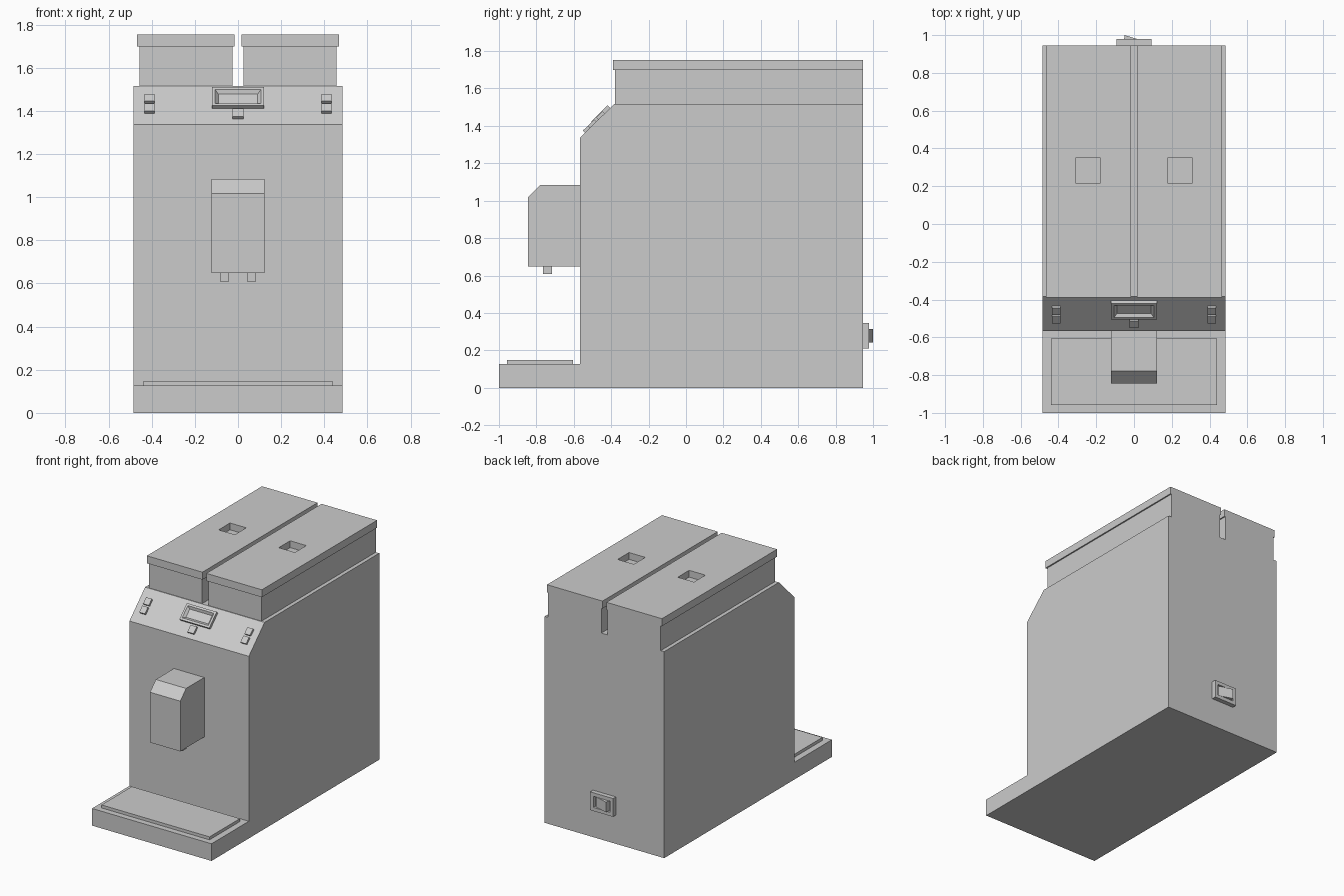
import bpy
import bmesh
from mathutils import Matrix, Vector

cube = bpy.data.objects.get("Cube")
if cube:
    bpy.data.objects.remove(cube)

grey = bpy.data.materials.new("light_grey")
grey.use_nodes = True
colour = (0.6, 0.6, 0.6, 1)
grey.diffuse_color = colour
grey.node_tree.nodes["Principled BSDF"].inputs["Base Color"].default_value = colour


def finish(name, bm, frame):
    bmesh.ops.recalc_face_normals(bm, faces=bm.faces)
    mesh = bpy.data.meshes.new(name)
    bm.to_mesh(mesh)
    bm.free()
    mesh.transform(frame)
    mesh.materials.append(grey)
    obj = bpy.data.objects.new(name, mesh)
    bpy.context.collection.objects.link(obj)
    return obj


def prism(name, profile, x0, x1, frame=Matrix()):
    """Extrude a (y, z) profile along x."""
    bm = bmesh.new()
    face = bm.faces.new([bm.verts.new((x0, y, z)) for y, z in profile])
    ext = bmesh.ops.extrude_face_region(bm, geom=[face])
    verts = [g for g in ext["geom"] if isinstance(g, bmesh.types.BMVert)]
    bmesh.ops.translate(bm, verts=verts, vec=(x1 - x0, 0, 0))
    return finish(name, bm, frame)


def block(name, x, y, z, frame=Matrix(), opening=None, floor=None, depth=0):
    """Box from ranges; optional recess in its top, from opening to floor rectangle."""
    bm = bmesh.new()

    def loop(xr, yr, h):
        corners = ((0, 0), (1, 0), (1, 1), (0, 1))
        return [bm.verts.new((xr[i], yr[j], h)) for i, j in corners]

    loops = [loop(x, y, z[0]), loop(x, y, z[1])]
    if opening:
        loops += [loop(*opening, z[1]), loop(*(floor or opening), z[1] - depth)]
    for a, b in zip(loops, loops[1:]):
        for i in range(4):
            j = (i + 1) % 4
            bm.faces.new((a[i], a[j], b[j], b[i]))
    bm.faces.new(loops[0])
    bm.faces.new(loops[-1])
    return finish(name, bm, frame)


def inset(x, y, d):
    return (x[0] + d, x[1] - d), (y[0] + d, y[1] - d)


# Main housing with drip base and sloped control panel
low, high = Vector((0, -0.567, 1.337)), Vector((0, -0.385, 1.516))
prism("housing", [(-1, 0), (-1, 0.126), (-0.567, 0.126), low.yz, high.yz,
                  (0.946, 1.516), (0.946, 0)], -0.485, 0.485)
block("drip_tray", (-0.439, 0.439), (-0.957, -0.605), (0.12, 0.148))

# Coffee spout
prism("spout", [(-0.56, 0.648), (-0.845, 0.648), (-0.845, 1.017),
                (-0.778, 1.085), (-0.56, 1.085)], -0.123, 0.123)

# Control panel frame: x across, y up the slope, z out of it
up = (high - low).normalized()
out = Vector((1, 0, 0)).cross(up)
slope = Matrix((Vector((1, 0, 0)), up, out)).transposed().to_4x4()
slope.translation = low

# Paired parts, left and right
for side, s in (("left", 1), ("right", -1)):
    def span(a, b):
        return tuple(sorted((a * s, b * s)))

    block(side + "_nozzle", span(0.044, 0.081), (-0.765, -0.716), (0.607, 0.66))
    block(side + "_hopper", span(0.025, 0.457), (-0.38, 0.946), (1.51, 1.698))
    block(side + "_hopper_lid", span(0.016, 0.467), (-0.39, 0.946), (1.698, 1.753),
          opening=(span(0.178, 0.31), (0.218, 0.35)), depth=0.05)
    for label, y in (("upper", (0.137, 0.186)), ("lower", (0.073, 0.123))):
        block(f"{side}_{label}_button", span(0.388, 0.434), y, (-0.004, 0.016), slope)

# Display with bevelled recess and a button below it
sx, sy = (-0.121, 0.121), (0.104, 0.226)
block("display", sx, sy, (-0.004, 0.02), slope,
      opening=inset(sx, sy, 0.015), floor=inset(sx, sy, 0.03), depth=0.016)
block("menu_button", (-0.025, 0.025), (0.037, 0.09), (-0.004, 0.016), slope)

# Power switch on the back: recessed plate with a tilted rocker
back = Matrix(((-1, 0, 0, 0), (0, 0, 1, 0.946), (0, 1, 0, 0), (0, 0, 0, 1)))
px, pz = (-0.093, 0.093), (0.211, 0.345)
block("switch_plate", px, pz, (-0.004, 0.033), back,
      opening=inset(px, pz, 0.026), depth=0.026)
sideways = Matrix(((0, 1, 0, 0), (0, 0, 1, 0), (1, 0, 0, 0), (0, 0, 0, 1)))
prism("switch_rocker", [(-0.055, 0.95), (-0.05, 1), (0.055, 0.968), (0.055, 0.95)],
      0.241, 0.315, sideways)
